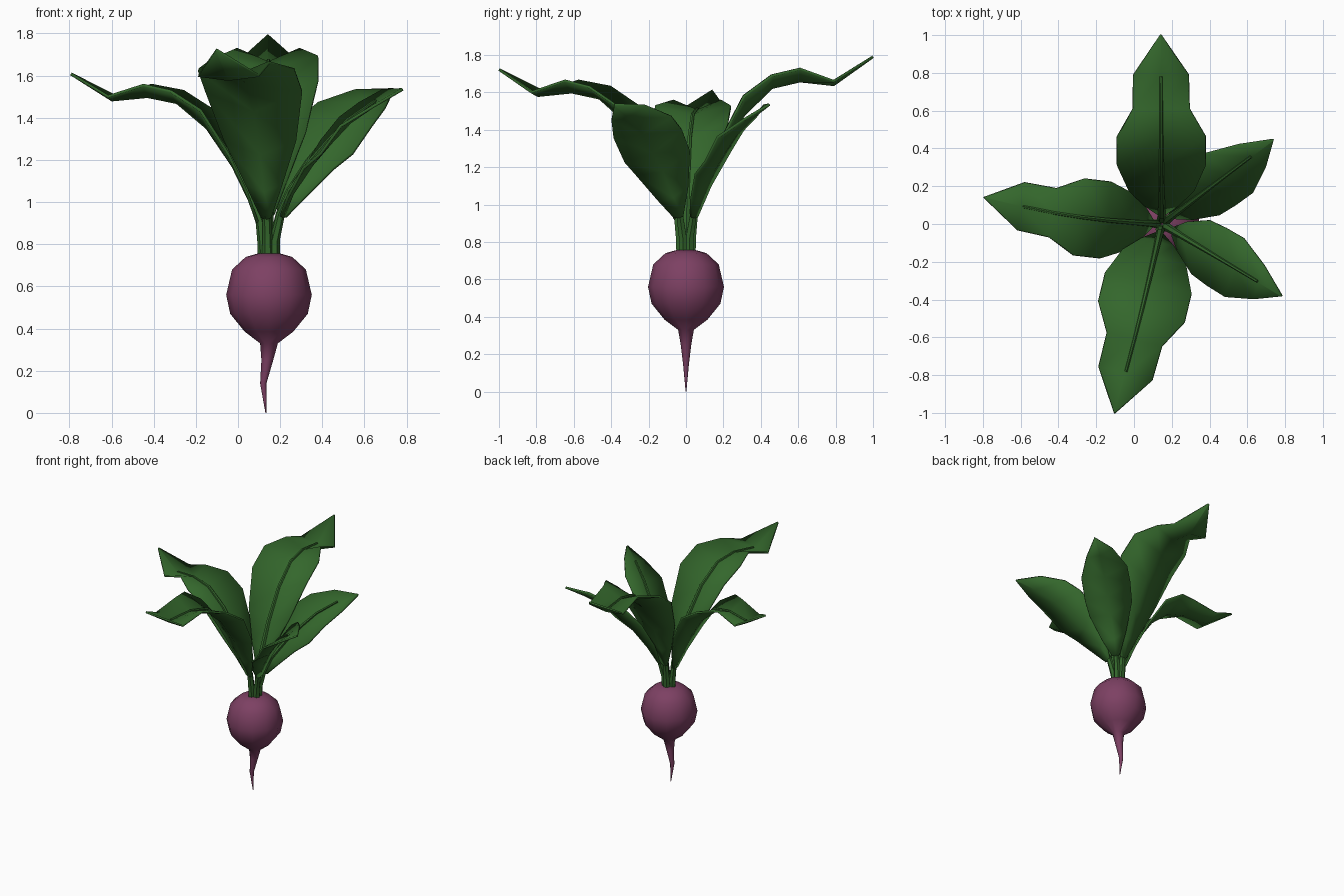
import bpy, bmesh, math
from mathutils import Vector

if "Cube" in bpy.data.objects:
    bpy.data.objects.remove(bpy.data.objects["Cube"])

CX = 0.147  # the bulb axis sits right of the origin


def material(name, rgb):
    m = bpy.data.materials.new(name)
    m.diffuse_color = (*rgb, 1)
    m.use_nodes = True
    m.node_tree.nodes["Principled BSDF"].inputs["Base Color"].default_value = m.diffuse_color
    return m


GREEN = material("leaf green", (0.034, 0.135, 0.025))
PURPLE = material("beet purple", (0.205, 0.052, 0.125))


def make_object(name, bm, mat, angle):
    bmesh.ops.recalc_face_normals(bm, faces=bm.faces)
    me = bpy.data.meshes.new(name)
    bm.to_mesh(me)
    bm.free()
    me.materials.append(mat)
    for p in me.polygons:
        p.use_smooth = True
    me.set_sharp_from_angle(angle=math.radians(angle))
    ob = bpy.data.objects.new(name, me)
    bpy.context.collection.objects.link(ob)
    return ob


def tube(name, path, radii, sides, mat, level=False):
    """Tapered tube along a path; level keeps every ring horizontal."""
    bm = bmesh.new()
    rings = []
    for i, (p, r) in enumerate(zip(path, radii)):
        d = path[min(i + 1, len(path) - 1)] - path[max(i - 1, 0)]
        q = Vector((0, 0, 1)).rotation_difference(d.normalized())
        ring = []
        for k in range(sides):
            a = 2 * math.pi * k / sides
            v = Vector((math.cos(a) * r, math.sin(a) * r, 0))
            ring.append(bm.verts.new(p + (v if level else q @ v)))
        rings.append(ring)
    for a, b in zip(rings, rings[1:]):
        for k in range(sides):
            j = (k + 1) % sides
            bm.faces.new((a[k], a[j], b[j], b[k]))
    bm.faces.new(rings[0])
    bm.faces.new(rings[-1])
    return make_object(name, bm, mat, 50)


# Bulb with tapering, slightly bent root: (x, z, radius)
body = [(0.132, 0.0, 0.002), (0.12, 0.14, 0.015), (0.139, 0.25, 0.028),
        (CX, 0.33, 0.042), (CX, 0.385, 0.115), (CX, 0.47, 0.184),
        (CX, 0.56, 0.203), (CX, 0.68, 0.175), (CX, 0.74, 0.11),
        (CX, 0.757, 0.05)]
tube("bulb_and_root", [Vector((x, 0, z)) for x, z, r in body],
     [r for x, z, r in body], 12, PURPLE, level=True)

# Leaf rows: (distance out, midrib z, half width, left edge z, right edge z)
BIG = [(0.055, 0.93, 0.025, 0.94, 0.94), (0.10, 1.07, 0.09, 1.11, 1.11),
       (0.18, 1.26, 0.175, 1.33, 1.33), (0.31, 1.48, 0.235, 1.58, 1.58),
       (0.46, 1.625, 0.235, 1.69, 1.69), (0.61, 1.66, 0.15, 1.725, 1.725),
       (0.79, 1.64, 0.147, 1.66, 1.66), (1.0, 1.79, 0.002, 1.79, 1.79)]
SMALL = [(0.075, 0.93, 0.025, 0.94, 0.93), (0.13, 1.04, 0.08, 1.10, 1.02),
         (0.24, 1.18, 0.145, 1.29, 1.16), (0.34, 1.28, 0.155, 1.40, 1.23),
         (0.45, 1.38, 0.157, 1.47, 1.36), (0.60, 1.47, 0.09, 1.53, 1.45),
         (0.74, 1.535, 0.002, 1.535, 1.535)]


def leaf(name, rows, angle, reach=1, height=1, width=1, skew=0, bend=0,
         rib_end=0.8):
    a = math.radians(angle)
    out = Vector((math.cos(a), math.sin(a), 0))
    side = Vector((-out.y, out.x, 0))

    def place(s, p, z):
        p = p * width + bend * math.sin(math.pi * s)
        v = Vector((CX, 0, 0)) + out * s * reach + side * p
        v.z = 0.75 + (z - 0.75) * height
        return v

    # Folded blade
    bm = bmesh.new()
    strips = []
    for s, zm, w, zl, zr in rows:
        k = skew * w / 0.157
        strips.append([bm.verts.new(place(s - k, w, zl)),
                       bm.verts.new(place(s, 0, zm)),
                       bm.verts.new(place(s + k, -w, zr))])
    for p, q in zip(strips, strips[1:]):
        for i in (0, 1):
            bm.faces.new((p[i], q[i], q[i + 1], p[i + 1]))
    ob = make_object(name + "_blade", bm, GREEN, 60)
    mod = ob.modifiers.new("thickness", 'SOLIDIFY')
    mod.thickness = 0.014
    mod.offset = 0

    # Stem running on as the midrib, lying on the upper face
    path = [place(0.027, 0, 0.72), place(0.032, 0, 0.82)]
    path += [place(s - 0.01, 0, z + 0.012) for s, z, *_ in rows if s < rib_end]
    n = len(path) - 1
    tube(name + "_stem", path,
         [0.008 + 0.02 * (1 - i / n) ** 1.5 for i in range(n + 1)], 6, GREEN)


leaf("back_leaf", BIG, 90.3)
leaf("front_leaf", BIG, -104, reach=1.03, height=0.935, bend=0.008)
leaf("left_leaf", BIG, 171.5, reach=0.95, height=0.825, width=0.87, bend=0.028)
leaf("back_right_leaf", SMALL, 37, skew=0.04, rib_end=0.65)
leaf("front_right_leaf", SMALL, -31, skew=0.04, rib_end=0.65)
